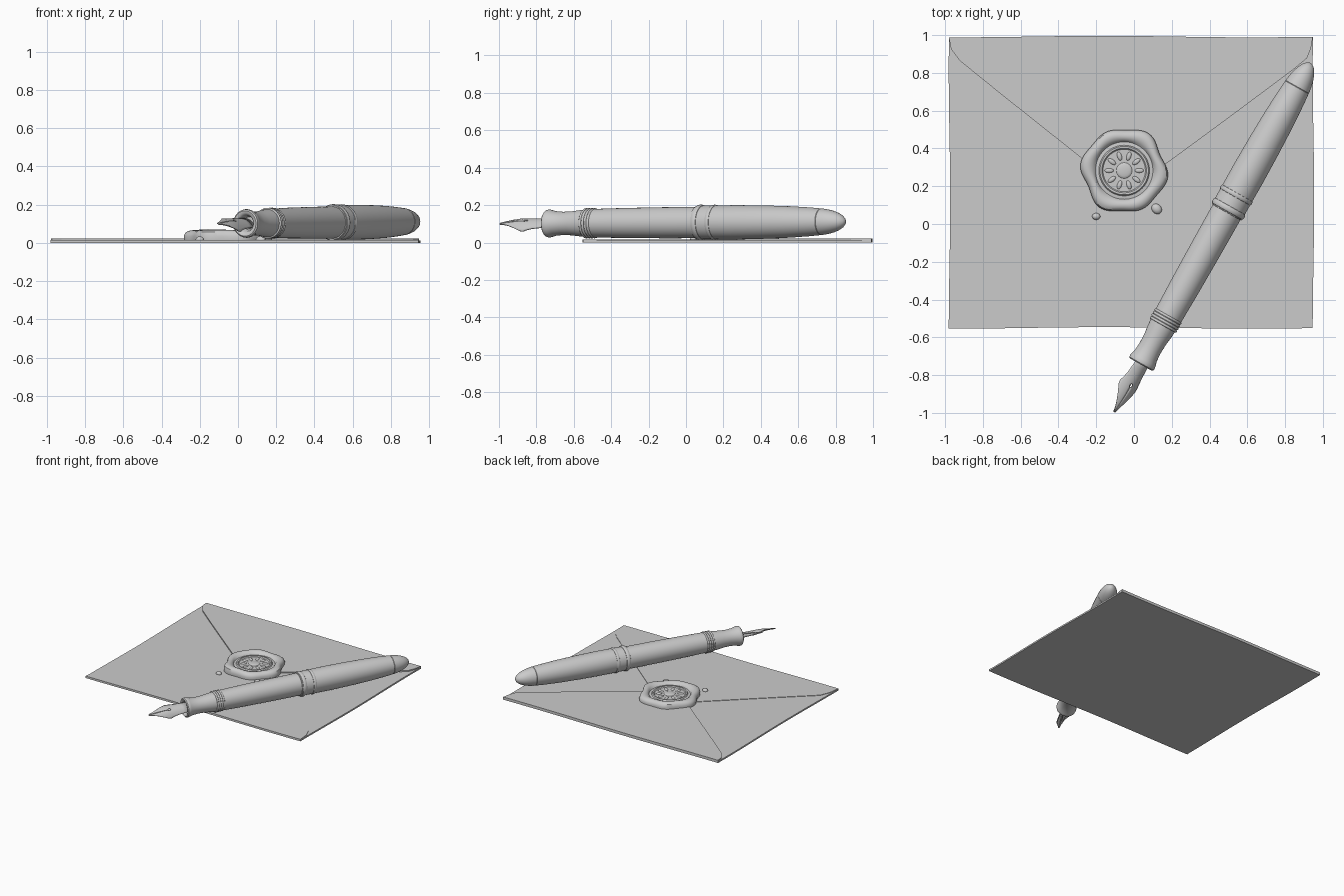
import bpy, bmesh, math
from mathutils import Vector, Matrix

if "Cube" in bpy.data.objects:
    bpy.data.objects.remove(bpy.data.objects["Cube"])


def finish(name, bm, smooth=True):
    bmesh.ops.recalc_face_normals(bm, faces=bm.faces)
    me = bpy.data.meshes.new(name)
    bm.to_mesh(me)
    bm.free()
    ob = bpy.data.objects.new(name, me)
    bpy.context.collection.objects.link(ob)
    if smooth:
        bpy.ops.object.select_all(action='DESELECT')
        ob.select_set(True)
        bpy.context.view_layer.objects.active = ob
        bpy.ops.object.shade_smooth_by_angle(angle=math.radians(35))
    return ob


# ---------- envelope: thin paper sheets with slightly wavy edges ----------
def wobble(x, y):
    return (x + 0.004 * math.sin(4.5 * y + 1), y + 0.004 * math.sin(4 * x + 2.2))


def sheet(name, outline, z0, z1, steps=8):
    bm = bmesh.new()
    vs = []
    for i, a in enumerate(outline):
        b = outline[(i + 1) % len(outline)]
        n = max(1, math.ceil(math.dist(a, b) * steps))
        for k in range(n):
            f = k / n
            x, y = wobble(a[0] + (b[0] - a[0]) * f, a[1] + (b[1] - a[1]) * f)
            vs.append(bm.verts.new((x, y, z0)))
    face = bm.faces.new(vs)
    up = bmesh.ops.extrude_face_region(bm, geom=[face])['geom']
    bmesh.ops.translate(bm, vec=(0, 0, z1 - z0),
                        verts=[v for v in up if isinstance(v, bmesh.types.BMVert)])
    return finish(name, bm, False)


L, R, B, T = -0.977, 0.95, -0.55, 0.992
sheet("envelope_body", [(L, B), (R, B), (R, T), (L, T)], 0, 0.011)
# side flaps meet under the seal
sheet("left_flap", [(L, B + .03), (-0.05, 0.36), (L, T - .02)], 0.010, 0.0125)
sheet("right_flap", [(R, B + .03), (-0.05, 0.36), (R, T - .02)], 0.010, 0.0125)
# bottom flap with rounded shoulders
sheet("bottom_flap", [(L, B), (R, B), (0.94, -0.46), (0.91, -0.39), (0.86, -0.34),
                      (0.15, 0.23), (-0.05, 0.38), (-0.27, 0.22), (-0.88, -0.33),
                      (-0.935, -0.38), (-0.965, -0.46)], 0.0105, 0.016)
# closing flap on top
sheet("top_flap", [(L, T), (-0.965, 0.93), (-0.92, 0.87), (-0.25, 0.32), (-0.05, 0.18),
                   (0.17, 0.32), (0.86, 0.83), (0.92, 0.88), (0.94, 0.93), (R, T)],
      0.0105, 0.022)

# ---------- wax seal: polar height field with a lobed rim ----------
CX, CY, N = -0.052, 0.283, 96


def lobe(a):
    return 0.222 + 0.009 * math.cos(6 * a + 0.6) + 0.006 * math.cos(4 * a + 1.6)


# (radius, height, how much the lobed edge affects it)
seal = [(0.05, .046, 0), (0.112, .046, 0), (0.118, .053, 0), (0.128, .054, 0),
        (0.134, .046, 0), (0.152, .044, 0), (0.158, .052, .2), (0.168, .062, .4),
        (0.185, .067, .7), (0.202, .064, .9), (0.215, .054, 1), (0.222, .036, 1),
        (0.220, .015, 1)]
bm = bmesh.new()
centre = bm.verts.new((CX, CY, .046))
prev = None
for r, z, w in seal:
    ring = []
    for i in range(N):
        a = math.tau * i / N
        rr = r + w * (lobe(a) - 0.222)
        zz = z + w * 0.004 * math.sin(3 * a + 1) * (z > .04)
        ring.append(bm.verts.new((CX + rr * math.cos(a), CY + rr * math.sin(a), zz)))
    for i in range(N):
        j = (i + 1) % N
        if prev:
            bm.faces.new((prev[i], ring[i], ring[j], prev[j]))
        else:
            bm.faces.new((centre, ring[i], ring[j]))
    prev = ring
finish("wax_seal", bm)


def blob(bm, x, y, z, sx, sy, sz, rot=0):
    m = (Matrix.Translation((x, y, z)) @ Matrix.Rotation(rot, 4, 'Z')
         @ Matrix.Diagonal((sx, sy, sz, 1)))
    bmesh.ops.create_uvsphere(bm, u_segments=16, v_segments=8, radius=1, matrix=m)


# plain rosette pressed into the wax
bm = bmesh.new()
blob(bm, CX, CY, .046, .042, .042, .008)
for i in range(10):
    a = math.tau * i / 10
    blob(bm, CX + .08 * math.cos(a), CY + .08 * math.sin(a), .046, .024, .012, .007, a)
finish("seal_rosette", bm)
# stray wax drips
bm = bmesh.new()
blob(bm, -0.2, 0.04, .018, .022, .018, .016)
blob(bm, 0.12, 0.08, .018, .03, .025, .018, -.8)
finish("wax_drips", bm)

# ---------- pen: lathed parts along a slanted axis ----------
P0, P1 = Vector((-0.105, -0.995, 0.100)), Vector((0.935, 0.852, 0.112))
d = (P1 - P0).normalized()
left = Vector((0, 0, 1)).cross(d).normalized()
up = d.cross(left)
PEN = Matrix.Translation(P0) @ Matrix((d, left, up)).transposed().to_4x4()


def lathe(name, profile, n=48):
    bm = bmesh.new()
    rings = []
    for t, r in profile:
        rings.append([bm.verts.new(PEN @ Vector((t, r * math.cos(math.tau * i / n),
                                                 r * math.sin(math.tau * i / n))))
                      for i in range(n)])
    for a, b in zip(rings, rings[1:]):
        for i in range(n):
            j = (i + 1) % n
            bm.faces.new((a[i], b[i], b[j], a[j]))
    bm.faces.new(rings[0])
    bm.faces.new(rings[-1])
    return finish(name, bm)


def band(name, t, width, r, bulge):
    lathe(name, [(t + width * (0.5 - 0.5 * math.cos(math.pi * k / 6)),
                  r + bulge * math.sin(math.pi * k / 6)) for k in range(7)])


lathe("grip", [(.335, .034), (.300, .044), (.290, .055), (.288, .066), (.294, .073),
               (.306, .075), (.318, .072), (.345, .065), (.39, .062), (.44, .064),
               (.49, .070), (.535, .074)])
lathe("barrel", [(.52, .070), (.53, .076), (.60, .0765), (.75, .080), (1.0, .083),
                 (1.23, .084)])
for k in range(4):
    band(f"barrel_ring_{k + 1}", .525 + .016 * k, .014, .075, .006)
lathe("cap", [(1.212, .080), (1.214, .089), (1.24, .090), (1.45, .0915), (1.62, .089),
              (1.78, .084), (1.90, .077), (1.972, .071), (1.975, .068)])
band("cap_ring_lower", 1.218, .034, .088, .008)
band("cap_ring_upper", 1.305, .026, .089, .006)
lathe("cap_end", [(1.972, .068), (1.976, .071), (2.01, .066), (2.045, .058), (2.075, .047),
                  (2.098, .034), (2.113, .019), (2.119, .006)])

# ---------- nib: arched sheet, rolled about the pen axis, split by a slit ----------
ROLL = PEN @ Matrix.Rotation(math.radians(33), 4, 'X')
outline = [(0, .005), (.03, .013), (.07, .028), (.11, .045), (.145, .058), (.165, .060),
           (.185, .054), (.22, .048), (.27, .044), (.33, .040)]
bm = bmesh.new()
for side in (1, -1):
    rows = []
    for t, w in outline:
        gap = 0.0012 if t < .15 else 0
        row = []
        for k in range(7):
            s = gap + (w - gap) * k / 6
            row.append(bm.verts.new(ROLL @ Vector((t, side * s, .016 * min(1, t / .12)
                                                   - s * s / .13))))
        rows.append(row)
    for a, b in zip(rows, rows[1:]):
        for k in range(6):
            bm.faces.new((a[k], b[k], b[k + 1], a[k + 1]))
bmesh.ops.remove_doubles(bm, verts=bm.verts, dist=0.0002)
nib = finish("nib", bm)
mod = nib.modifiers.new("thickness", 'SOLIDIFY')
mod.thickness, mod.offset = 0.006, 0

# breather hole
bm = bmesh.new()
bmesh.ops.create_cone(bm, cap_ends=True, segments=20, radius1=.009, radius2=.009, depth=.06,
                      matrix=ROLL @ Matrix.Translation((.165, 0, .016)))
cutter = finish("hole_cutter", bm)
cutter.hide_render = True
cutter.hide_set(True)
cut = nib.modifiers.new("hole", 'BOOLEAN')
cut.operation, cut.object, cut.solver = 'DIFFERENCE', cutter, 'EXACT'

# ink feed under the nib
bm = bmesh.new()
bmesh.ops.create_cone(bm, cap_ends=True, segments=20, radius1=.008, radius2=.028, depth=.22,
                      matrix=ROLL @ Matrix.Translation((.22, 0, -.008))
                      @ Matrix.Diagonal((1, 1, .6, 1)) @ Matrix.Rotation(math.pi / 2, 4, 'Y'))
finish("ink_feed", bm)
